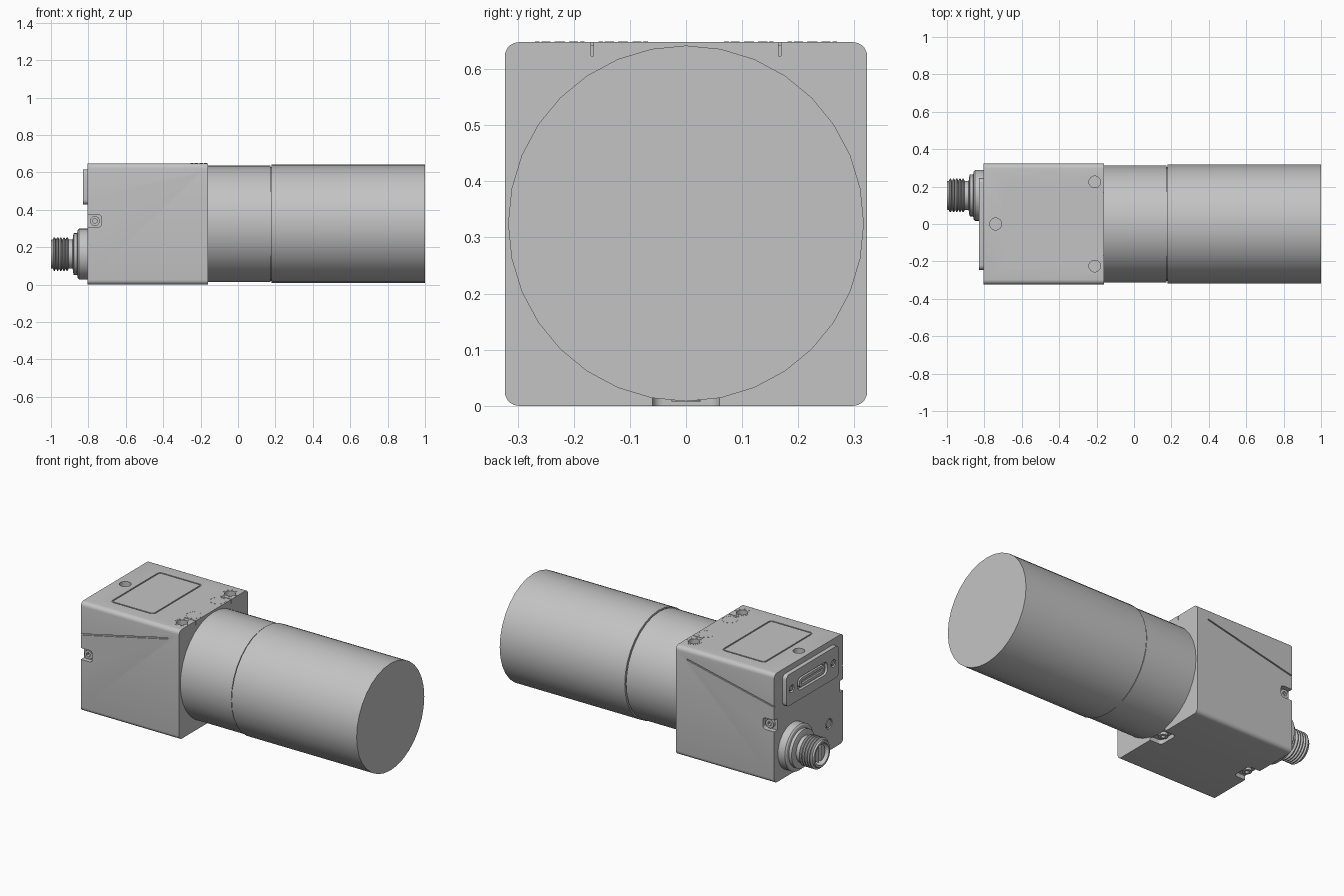
import bpy, bmesh, math
from mathutils import Matrix, Vector

cube = bpy.data.objects.get("Cube")
if cube:
    bpy.data.objects.remove(cube, do_unlink=True)

grey = bpy.data.materials.new("light grey metal")
grey.use_nodes = True
grey.diffuse_color = (0.55, 0.55, 0.55, 1)
grey.node_tree.nodes["Principled BSDF"].inputs["Base Color"].default_value = grey.diffuse_color

AXIS = {"x": Matrix.Rotation(math.pi / 2, 4, "Y"),
        "y": Matrix.Rotation(-math.pi / 2, 4, "X"),
        "z": Matrix.Identity(4)}


def finish(name, bm):
    bmesh.ops.recalc_face_normals(bm, faces=bm.faces)
    mesh = bpy.data.meshes.new(name)
    bm.to_mesh(mesh)
    bm.free()
    mesh.materials.append(grey)
    shade(mesh)
    obj = bpy.data.objects.new(name, mesh)
    bpy.context.collection.objects.link(obj)
    return obj


def shade(mesh):
    for p in mesh.polygons:
        p.use_smooth = True
    mesh.set_sharp_from_angle(angle=math.radians(30))


def box(name, lo, hi, round_axis=None, radius=0.0, turn=0.0):
    """Box between two corners, edges along one axis rounded, turned about y."""
    lo, hi = Vector(lo), Vector(hi)
    bm = bmesh.new()
    bmesh.ops.create_cube(bm, size=1)
    bmesh.ops.scale(bm, vec=hi - lo, verts=bm.verts)
    if round_axis is not None:
        edges = [e for e in bm.edges
                 if abs((e.verts[0].co - e.verts[1].co).normalized()[round_axis]) > 0.9]
        bmesh.ops.bevel(bm, geom=edges, offset=radius, segments=5, profile=0.5, affect="EDGES")
    bmesh.ops.rotate(bm, matrix=Matrix.Rotation(turn, 3, "Y"), verts=bm.verts)
    bmesh.ops.translate(bm, vec=(lo + hi) / 2, verts=bm.verts)
    return finish(name, bm)


def rod(name, centre, radius, length, axis, sides=32):
    bm = bmesh.new()
    bmesh.ops.create_cone(bm, cap_ends=True, segments=sides, radius1=radius,
                          radius2=radius, depth=length)
    bmesh.ops.transform(bm, matrix=Matrix.Translation(centre) @ AXIS[axis], verts=bm.verts)
    return finish(name, bm)


def lathe(name, profile, y, z, sides=32):
    """Revolve (x, radius) points about an axis parallel to x."""
    bm = bmesh.new()
    verts = [bm.verts.new((x, 0, r)) for x, r in profile]
    edges = [bm.edges.new(pair) for pair in zip(verts, verts[1:])]
    bmesh.ops.spin(bm, geom=verts + edges, cent=(0, 0, 0), axis=(1, 0, 0),
                   angle=math.tau, steps=sides)
    bmesh.ops.remove_doubles(bm, verts=bm.verts, dist=0.0003)
    bmesh.ops.translate(bm, vec=(0, y, z), verts=bm.verts)
    return finish(name, bm)


def carve(obj, cutters):
    """Subtract every cutter, bake the result and discard the cutters."""
    for c in cutters:
        c.hide_render = True
        mod = obj.modifiers.new("cut", "BOOLEAN")
        mod.operation, mod.solver, mod.object = "DIFFERENCE", "EXACT", c
    deps = bpy.context.evaluated_depsgraph_get()
    mesh = bpy.data.meshes.new_from_object(obj.evaluated_get(deps))
    obj.modifiers.clear()
    obj.data = mesh
    shade(mesh)
    for c in cutters:
        bpy.data.objects.remove(c, do_unlink=True)


def screw(name, centre, axis):
    head = rod(name, centre, 0.026, 0.02, axis, 24)
    carve(head, [rod("socket", centre, 0.013, 0.05, axis, 6)])


BACK, FRONT, HALF, TOP, MID = -0.805, -0.16, 0.323, 0.648, 0.325

# Camera housing and everything cut into it
housing = box("housing", (BACK, -HALF, 0), (FRONT, HALF, TOP), 0, 0.025)
cuts = []
for s in (-1, 1):
    # side groove and screw notch
    y0, y1 = sorted((s * (HALF - 0.006), s * (HALF + 0.05)))
    cuts.append(box("groove", (-0.815, y0, 0.515), (-0.225, y1, 0.523), turn=-0.222))
    y0, y1 = sorted((s * (HALF - 0.03), s * (HALF + 0.05)))
    cuts.append(box("notch", (BACK - 0.05, y0, 0.307), (-0.73, y1, 0.375), 1, 0.018))
    # top holes and alignment marks
    cuts.append(rod("hole", (-0.21, s * 0.225, TOP), 0.031, 0.1, "z"))
    y = s * 0.167
    cuts.append(box("mark", (-0.232, y - 0.002, TOP - 0.005), (FRONT + 0.03, y + 0.002, TOP + 0.03)))
    cuts.append(box("mark", (FRONT - 0.004, y - 0.002, TOP - 0.025), (FRONT + 0.03, y + 0.002, TOP + 0.03)))
cuts.append(rod("hole", (-0.74, 0, TOP), 0.032, 0.1, "z"))
cuts.append(rod("light_hole", (BACK, -0.19, 0.16), 0.03, 0.02, "x"))
for x0, x1 in ((BACK - 0.05, -0.73), (-0.235, FRONT + 0.05)):
    cuts.append(box("notch", (x0, -0.06, -0.05), (x1, 0.06, 0.025), 2, 0.02))
# framed panel line on top
frame = box("frame", (-0.677, -0.23, TOP - 0.005), (-0.393, 0.23, TOP + 0.03), 2, 0.022)
carve(frame, [box("core", (-0.669, -0.222, TOP - 0.1), (-0.401, 0.222, TOP + 0.1), 2, 0.016)])
cuts.append(frame)
carve(housing, cuts)

# Broken rings around the top mounting points
for s in (-1, 1):
    for y in (0.112, 0.225):
        bm = bmesh.new()
        for k in range(10):
            turn = Matrix.Rotation(math.tau * k / 10, 4, "Z")
            place = Matrix.Translation((-0.21, s * y, TOP)) @ turn @ Matrix.Translation((0.042, 0, 0))
            bmesh.ops.create_cube(bm, size=1, matrix=place @ Matrix.Diagonal((0.003, 0.018, 0.002, 1)))
        finish("mounting_ring_marks", bm)

# Screws in the notches
for side, s in (("right", -1), ("left", 1)):
    screw("side_screw_" + side, (-0.765, s * (HALF - 0.023), 0.34), "y")
screw("bottom_screw_back", (-0.768, 0, 0.018), "z")
screw("bottom_screw_front", (-0.197, 0, 0.018), "z")
rod("status_light", (BACK + 0.008, -0.19, 0.16), 0.023, 0.014, "x", 24)

# Lens: rear barrel, thin gap, front barrel
lathe("lens_barrel", [(FRONT - 0.01, 0), (FRONT - 0.01, 0.312), (0.174, 0.312), (0.174, 0.305),
                      (0.18, 0.305), (0.18, 0.317), (1, 0.317), (1, 0)], 0, MID)

# Data port plate with recessed socket
plate = box("port_plate", (-0.83, -0.245, 0.428), (BACK + 0.01, 0.245, 0.615), 0, 0.025)
carve(plate, [box("recess", (-0.9, -0.14, 0.483), (-0.812, 0.14, 0.56), 0, 0.03)]
      + [rod("hole", (-0.83, s * 0.195, 0.522), 0.022, 0.03, "x", 24) for s in (-1, 1)])
socket = box("port_socket", (-0.828, -0.12, 0.495), (-0.81, 0.12, 0.548), 0, 0.02)
carve(socket, [box("slot", (-0.9, -0.1, 0.512), (-0.817, 0.1, 0.531))])
for s in (-1, 1):
    rod("port_bolt", (-0.819, s * 0.195, 0.522), 0.014, 0.02, "x", 6)

# Round threaded connector
CY, CZ = 0.153, 0.163
thread = []
for k in range(5):
    x = -0.905 - k * 0.017
    thread += [(x, 0.078), (x - 0.006, 0.09), (x - 0.011, 0.09)]
lathe("round_connector",
      [(BACK + 0.01, 0), (BACK + 0.01, 0.136), (-0.85, 0.136), (-0.857, 0.128), (-0.86, 0.112),
       (-0.878, 0.112), (-0.882, 0.098), (-0.884, 0.078)] + thread
      + [(-0.99, 0.078), (-1, 0.076), (-1, 0.064), (-0.93, 0.064), (-0.93, 0)], CY, CZ)
core = rod("connector_core", (-0.955, CY, CZ), 0.05, 0.06, "x", 24)
carve(core, [box("key", (-1.1, CY - 0.01, CZ - 0.1), (-0.96, CY + 0.01, CZ + 0.1))])
